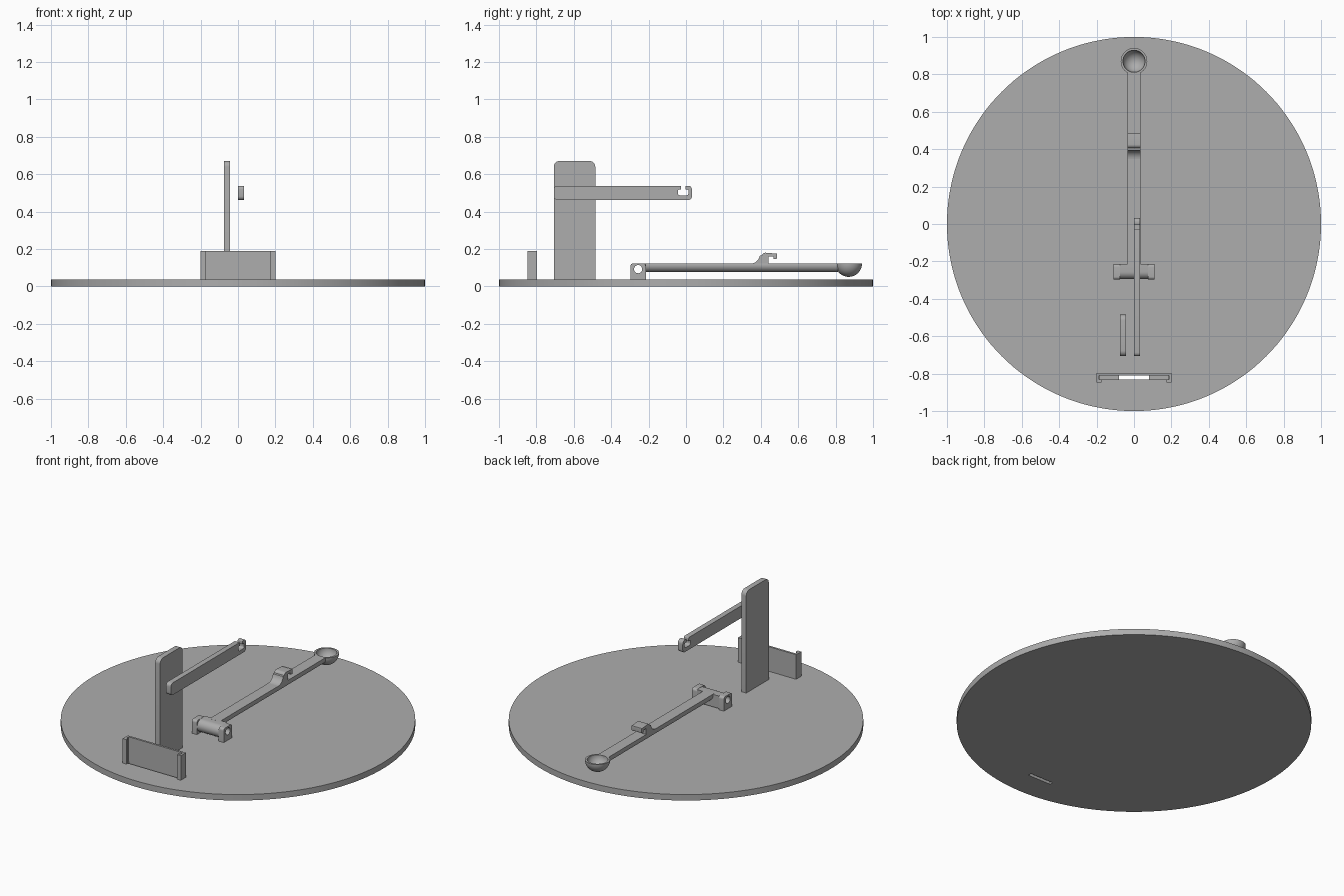
import bpy, bmesh, math
from mathutils import Vector

if "Cube" in bpy.data.objects:
    bpy.data.objects.remove(bpy.data.objects["Cube"])

grey = bpy.data.materials.new("plain_grey")
grey.diffuse_color = (0.42, 0.42, 0.42, 1)
grey.use_nodes = True
grey.node_tree.nodes["Principled BSDF"].inputs["Base Color"].default_value = grey.diffuse_color
TOP = 0.037  # top of the base disc


def finish(bm, name):
    bmesh.ops.recalc_face_normals(bm, faces=bm.faces)
    me = bpy.data.meshes.new(name)
    bm.to_mesh(me)
    bm.free()
    me.materials.append(grey)
    ob = bpy.data.objects.new(name, me)
    bpy.context.collection.objects.link(ob)
    return ob


def prism(name, pts, lo, hi, axis="x"):
    """Extrude a (y, z) profile along x, or an (x, y) profile along z."""
    bm = bmesh.new()
    place = (lambda a, b: (lo, a, b)) if axis == "x" else (lambda a, b: (a, b, lo))
    face = bm.faces.new([bm.verts.new(place(a, b)) for a, b in pts])
    ext = bmesh.ops.extrude_face_region(bm, geom=[face])["geom"]
    move = Vector((hi - lo, 0, 0)) if axis == "x" else Vector((0, 0, hi - lo))
    bmesh.ops.translate(bm, vec=move, verts=[g for g in ext if isinstance(g, bmesh.types.BMVert)])
    return finish(bm, name)


def rounded(corners, n=6):
    """Corners are (a, b, radius); right-angled corners get arcs."""
    out = []
    for i, (a, b, r) in enumerate(corners):
        p = Vector((a, b))
        if r == 0:
            out.append((a, b))
            continue
        u = (Vector(corners[i - 1][:2]) - p).normalized() * r
        v = (Vector(corners[(i + 1) % len(corners)][:2]) - p).normalized() * r
        for k in range(n + 1):
            t = k / n * math.pi / 2
            out.append(tuple(p + u + v - v * math.cos(t) - u * math.sin(t)))
    return out


def arc(cy, cz, r, a0, a1, n):
    return [(cy + r * math.cos(math.radians(a0 + (a1 - a0) * k / n)),
             cz + r * math.sin(math.radians(a0 + (a1 - a0) * k / n))) for k in range(n + 1)]


def rect(x0, x1, y0, y1):
    return [(x0, y0), (x1, y0), (x1, y1), (x0, y1)]


def cut(ob, cutter):
    m = ob.modifiers.new("cut", "BOOLEAN")
    m.operation, m.solver, m.object = "DIFFERENCE", "EXACT", cutter
    bpy.context.view_layer.objects.active = ob
    bpy.ops.object.modifier_apply(modifier=m.name)
    bpy.data.objects.remove(cutter)


def smooth(ob):
    bpy.ops.object.select_all(action="DESELECT")
    ob.select_set(True)
    bpy.context.view_layer.objects.active = ob
    bpy.ops.object.shade_smooth_by_angle(angle=math.radians(35))


# Base disc with a shallow groove and a through slot
base = prism("base_disc", arc(0, 0, 1, 0, 360 - 2.5, 143), 0, TOP, "z")
cut(base, prism("groove_cutter", rect(-0.185, 0.185, -0.832, -0.81), 0.022, 0.1, "z"))
cut(base, prism("slot_cutter", rect(-0.08, 0.08, -0.832, -0.81), -0.05, 0.1, "z"))

# Front card holder: back plate, side walls and inward lips
half = [(0.2, -0.797), (0.2, -0.848), (0.175, -0.848), (0.175, -0.832), (0.186, -0.832), (0.186, -0.81)]
prism("card_holder", half + [(-x, y) for x, y in reversed(half)], TOP, 0.19, "z")

# Upright board
upright = prism("upright_board", rounded([(-0.707, TOP, 0), (-0.485, TOP, 0),
                                          (-0.485, 0.67, 0.03), (-0.707, 0.67, 0.03)]), -0.075, -0.042)

# Floating latch arm with a snap notch near its end
latch = prism("latch_arm", rounded([
    (-0.707, 0.462, 0.02), (0.032, 0.462, 0.02), (0.032, 0.538, 0.02), (-0.003, 0.538, 0.006),
    (-0.003, 0.517, 0), (0.013, 0.517, 0.006), (0.013, 0.486, 0.012), (-0.043, 0.486, 0.012),
    (-0.043, 0.517, 0.006), (-0.027, 0.517, 0), (-0.027, 0.538, 0.006), (-0.707, 0.538, 0.02)]), 0, 0.033)

# Pivot brackets on both sides, each with a pin hole
parts = [base, upright, latch]
PY, PZ = -0.256, 0.092
for side, x0, x1 in (("left", -0.11, -0.075), ("right", 0.075, 0.11)):
    b = prism(side + "_pivot_bracket", rounded([(-0.297, TOP, 0), (-0.215, TOP, 0),
                                               (-0.215, 0.123, 0.015), (-0.297, 0.123, 0.015)]), x0, x1)
    cut(b, prism("pin_cutter", arc(PY, PZ, 0.022, 0, 345, 23), x0 - 0.05, x1 + 0.05))
    parts.append(b)

# Throwing arm crossbar with rounded front, bored for the pin
bar = prism("arm_crossbar", arc(PY, 0.083, 0.039, 90, 270, 16) + [(-0.215, 0.044), (-0.215, 0.122)], -0.075, 0.075)
cut(bar, prism("pin_cutter", arc(PY, PZ, 0.022, 0, 345, 23), -0.2, 0.2))
parts.append(bar)

# Throwing arm: round rod with a flattened top
bm = bmesh.new()
ring = arc(0, 0.113, 0.036, 165, 375, 20)
f = bm.faces.new([bm.verts.new((x, -0.23, z)) for x, z in ring])
ext = bmesh.ops.extrude_face_region(bm, geom=[f])["geom"]
bmesh.ops.translate(bm, vec=(0, 1.042, 0), verts=[g for g in ext if isinstance(g, bmesh.types.BMVert)])
parts.append(finish(bm, "throwing_arm"))

# Catch hook on the throwing arm
hook = arc(0.345, 0.172, 0.05, 270, 350, 8) + arc(0.425, 0.16, 0.02, 165, 90, 5)
hook += rounded([(0.487, 0.18, 0.006), (0.487, 0.147, 0.004), (0.467, 0.147, 0.003),
                 (0.467, 0.16, 0.003), (0.441, 0.16, 0.004), (0.441, 0.118, 0)], 4)[0:]
hook.append((0.345, 0.118))
parts.append(prism("catch_hook", hook, -0.035, 0.035))

# Bowl: spun wall section
bm = bmesh.new()
section = arc(0, 0.122, 0.071, 270, 360, 14) + arc(0, 0.122, 0.059, 360, 270, 14)
vs = [bm.verts.new((r, 0.87, z)) for r, z in section]
edges = [bm.edges.new(p) for p in zip(vs, vs[1:])]
bmesh.ops.spin(bm, geom=vs + edges, cent=(0, 0.87, 0), axis=(0, 0, 1), angle=2 * math.pi, steps=48)
bmesh.ops.remove_doubles(bm, verts=bm.verts, dist=1e-4)
parts.append(finish(bm, "scoop_bowl"))

for ob in parts:
    smooth(ob)
